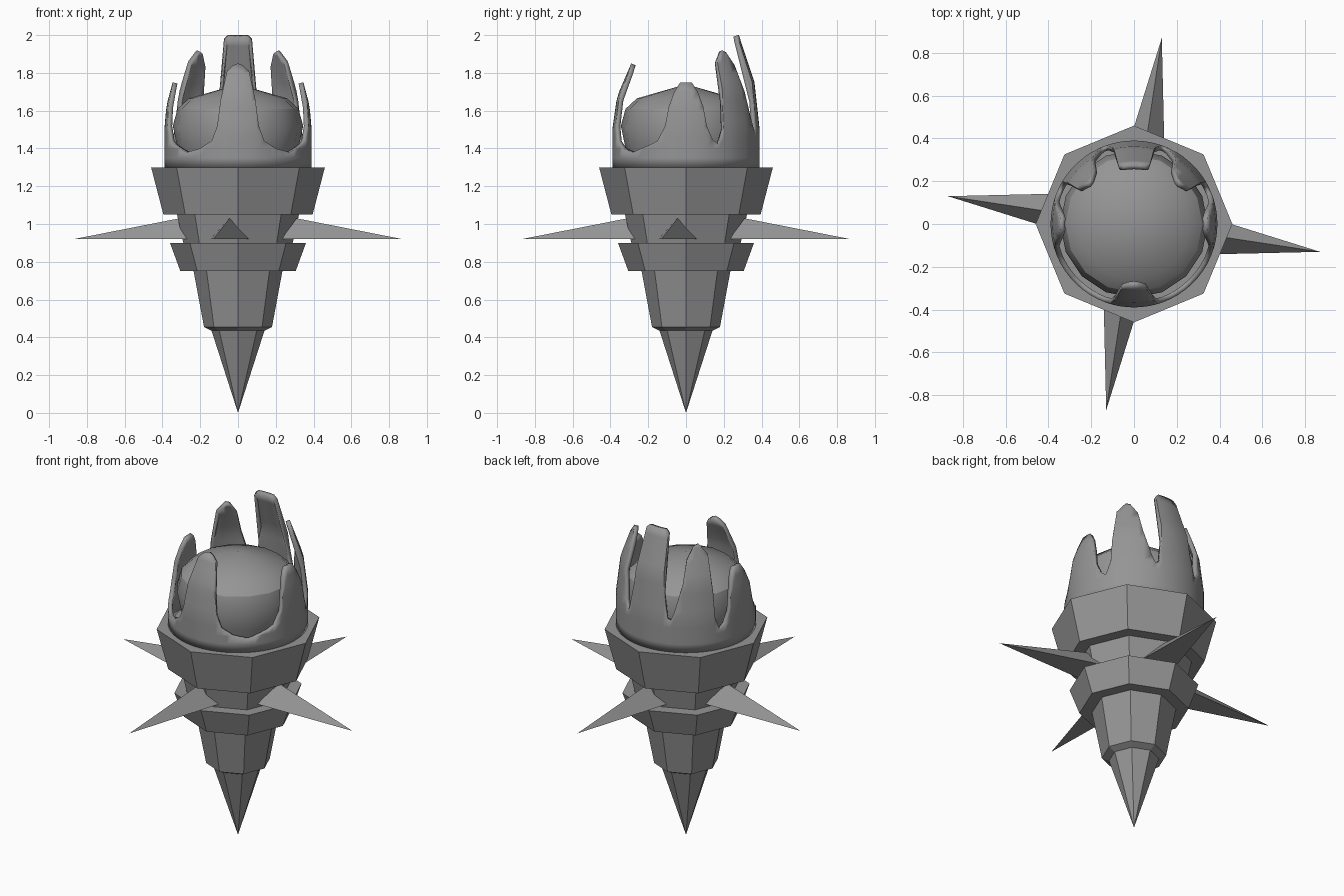
import bpy, bmesh, math
from mathutils import Matrix, Vector

if "Cube" in bpy.data.objects:
    bpy.data.objects.remove(bpy.data.objects["Cube"])

GREY = (0.30, 0.30, 0.30, 1)
stone = bpy.data.materials.new("plain grey")
stone.use_nodes = True
stone.diffuse_color = GREY
stone.node_tree.nodes["Principled BSDF"].inputs["Base Color"].default_value = GREY


def finish(bm, name, smooth=None):
    mesh = bpy.data.meshes.new(name)
    bm.to_mesh(mesh)
    bm.free()
    mesh.materials.append(stone)
    ob = bpy.data.objects.new(name, mesh)
    bpy.context.collection.objects.link(ob)
    if smooth:
        bpy.ops.object.select_all(action="DESELECT")
        ob.select_set(True)
        bpy.context.view_layer.objects.active = ob
        bpy.ops.object.shade_smooth_by_angle(angle=math.radians(smooth))
    return ob


def around(r, a, z):
    """Point at angle a (degrees) from the front, turning towards the left."""
    a = math.radians(a)
    return Vector((r * math.sin(a), -r * math.cos(a), z))


def lathe(name, profile, sides=8, smooth=None):
    """Closed solid of revolution from (radius, height) pairs, bottom to top."""
    bm = bmesh.new()
    rings = [[bm.verts.new(around(r, 360 * i / sides, z)) for i in range(sides)]
             for r, z in profile]
    for low, high in zip(rings, rings[1:]):
        for i in range(sides):
            j = (i + 1) % sides
            bm.faces.new((low[i], low[j], high[j], high[i]))
    bm.faces.new(rings[0][::-1])
    bm.faces.new(rings[-1])
    bmesh.ops.remove_doubles(bm, verts=bm.verts, dist=0.0005)
    bmesh.ops.recalc_face_normals(bm, faces=bm.faces)
    return finish(bm, name, smooth)


# Eight-sided lower body
lathe("pointed_tip", [(0, 0), (0.14, 0.435), (0.18, 0.455), (0.235, 0.75), (0.235, 0.8)])
lathe("lower_collar", [(0.305, 0.75), (0.36, 0.9)])
lathe("waist", [(0.285, 0.88), (0.325, 1.06)])
lathe("upper_collar", [(0.395, 1.05), (0.46, 1.3)])

# Inner dome with a shallow pointed cap
lathe("inner_dome", [(0.29, 1.29), (0.32, 1.4), (0.345, 1.52), (0.32, 1.61),
                     (0.26, 1.665), (0, 1.74)], 16, 30)

# Four swept spikes with flat undersides
for k, side in enumerate(("front", "left", "back", "right")):
    bm = bmesh.new()
    a, b, c, tip = [bm.verts.new(p) for p in (
        (-0.145, -0.23, 0.92), (0.07, -0.23, 0.92), (-0.045, -0.31, 1.03), (-0.13, -0.87, 0.92))]
    for f in ((a, b, c), (a, b, tip), (b, c, tip), (c, a, tip)):
        bm.faces.new(f)
    bmesh.ops.recalc_face_normals(bm, faces=bm.faces)
    bm.transform(Matrix.Rotation(math.pi / 2 * k, 4, "Z"))
    finish(bm, side + "_spike")

# Crown rim: (angle from the front, height) for one half
RIM = [(0, 1.85), (5, 1.84), (11, 1.81), (14.5, 1.66), (16.5, 1.52), (21, 1.44), (31, 1.4),
       (44, 1.38), (61, 1.42), (67, 1.44), (73.5, 1.52), (76, 1.62), (80, 1.7), (85, 1.75),
       (95, 1.75), (100, 1.7), (104, 1.62), (106.5, 1.52), (111, 1.45), (116, 1.42),
       (120.5, 1.5), (121, 1.65), (122, 1.86), (131, 1.92), (136, 1.91), (144, 1.84),
       (148, 1.7), (155, 1.54), (158, 1.49), (161, 1.5), (164, 1.65), (165, 1.98),
       (169, 2.0), (180, 2.0)]
# Prongs: (last angle, tip height, inward lean)
PRONGS = [(45, 1.85, 0.1), (116, 1.755, 0.045), (159, 1.92, 0.1), (180, 2.0, 0.11)]


def crown_radius(a, z):
    tip, lean = next((t, l) for end, t, l in PRONGS if abs(a) <= end)
    t = max(0, (z - 1.5) / (tip - 1.5))
    return 0.39 - lean * (0.5 * t if t < 0.5 else 0.25 + 1.5 * (t - 0.5))


# Fill wide steps so the shell stays round, then mirror the rim
half = []
for (a0, z0), (a1, z1) in zip(RIM, RIM[1:]):
    n = math.ceil((a1 - a0) / 8)
    half += [(a0 + (a1 - a0) * i / n, z0 + (z1 - z0) * i / n) for i in range(n)]
half.append(RIM[-1])
rim = [(-a, z) for a, z in half[-2:0:-1]] + half

bm = bmesh.new()
columns = []
for a, top in rim:
    column = []
    for k in range(15):
        z = 1.3 + 0.05 * k
        if column and z > top + 0.0001 and column[-1].co.z >= top - 0.0001:
            column.append(column[-1])
        else:
            z = min(z, top)
            column.append(bm.verts.new(around(crown_radius(a, z), a, z)))
    columns.append(column)
for i, left in enumerate(columns):
    right = columns[(i + 1) % len(columns)]
    for k in range(14):
        corners = list(dict.fromkeys((left[k], right[k], right[k + 1], left[k + 1])))
        if len(corners) > 2:
            bm.faces.new(corners)
crown = finish(bm, "pronged_crown", 40)
shell = crown.modifiers.new("thickness", "SOLIDIFY")
shell.thickness = 0.025
shell.offset = -1
